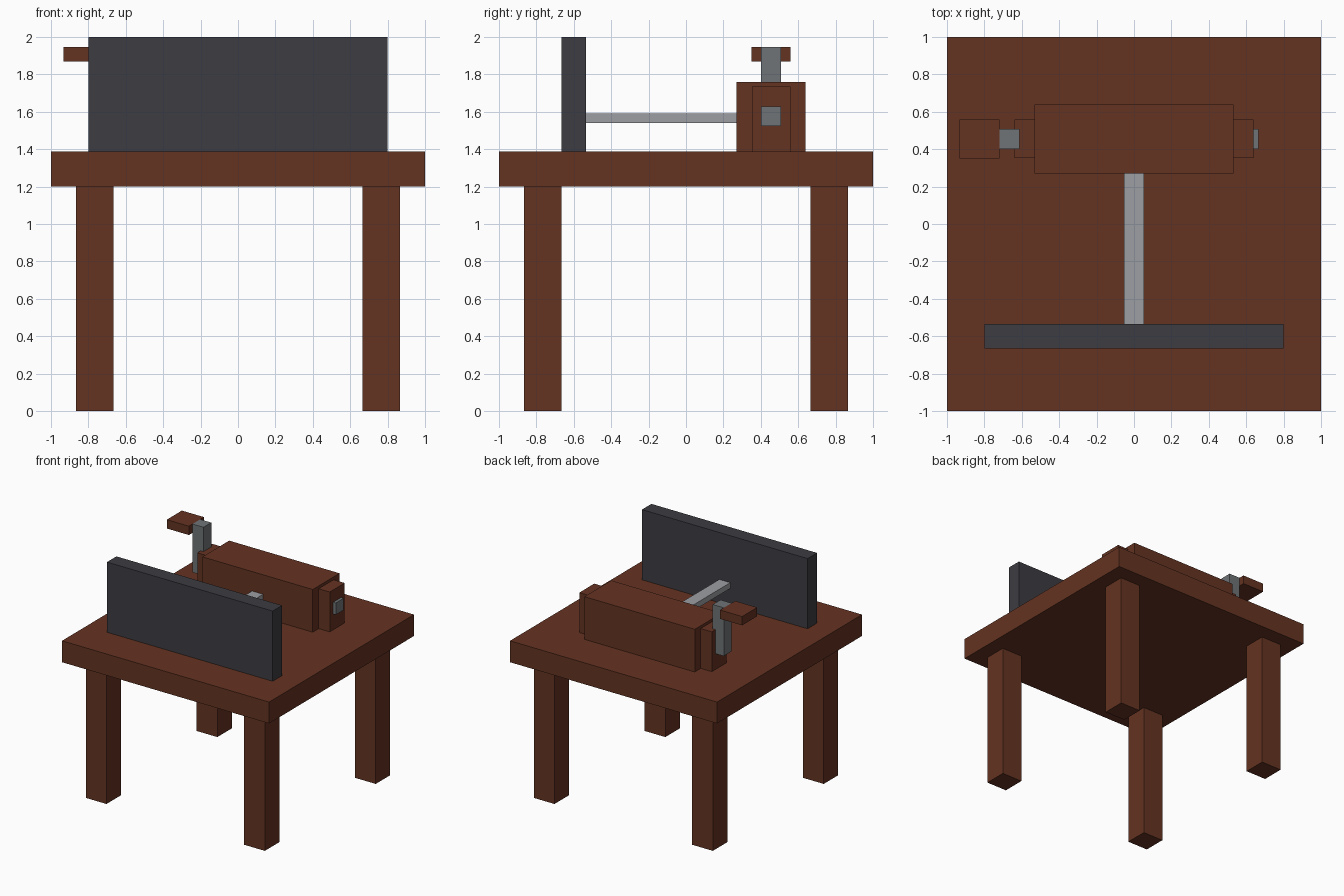
import bpy

cube = bpy.data.objects.get("Cube")
if cube:
    bpy.data.objects.remove(cube, do_unlink=True)


def material(name, rgb):
    mat = bpy.data.materials.new(name)
    mat.use_nodes = True
    color = (*rgb, 1.0)
    mat.diffuse_color = color
    bsdf = next(n for n in mat.node_tree.nodes if n.type == "BSDF_PRINCIPLED")
    bsdf.inputs["Base Color"].default_value = color
    return mat


wood = material("brown wood", (0.13, 0.033, 0.016))
slate = material("dark slate", (0.046, 0.045, 0.054))
steel = material("grey steel", (0.162, 0.174, 0.181))
pale = material("pale metal", (0.337, 0.342, 0.366))


def box(name, mat, x, y, z):
    """Box spanning the given (low, high) range on each axis."""
    spans = (x, y, z)
    bpy.ops.mesh.primitive_cube_add(size=1, location=[(a + b) / 2 for a, b in spans])
    obj = bpy.context.object
    obj.name = name
    obj.scale = [b - a for a, b in spans]
    bpy.ops.object.transform_apply(location=False, rotation=False, scale=True)
    obj.data.materials.append(mat)
    return obj


TABLE_BASE, TABLE_TOP = 1.2, 1.387
SHAFT_Y = (0.4, 0.507)

# Table
box("table_top", wood, (-1, 1), (-1, 1), (TABLE_BASE, TABLE_TOP))
for side, sx in (("left", 1), ("right", -1)):
    for end, sy in (("front", -1), ("back", 1)):
        cx, cy = sx * 0.765, sy * 0.765
        box(f"{end}_{side}_leg", wood, (cx - 0.1, cx + 0.1),
            (cy - 0.1, cy + 0.1), (0, TABLE_BASE))

# Upright panel and the bar joining it to the housing
box("front_panel", slate, (-0.8, 0.8), (-0.665, -0.535), (TABLE_TOP, 2))
box("connecting_bar", pale, (-0.053, 0.053), (-0.535, 0.27), (1.54, 1.59))

# Housing with narrower end blocks
box("housing", wood, (-0.533, 0.533), (0.27, 0.64), (TABLE_TOP, 1.76))
for side, x in (("left", (0.533, 0.64)), ("right", (-0.64, -0.533))):
    box(f"{side}_end_block", wood, x, (0.352, 0.558), (TABLE_TOP, 1.735))

# Shaft, crank arm and handle
box("shaft_end", steel, (0.64, 0.665), SHAFT_Y, (1.525, 1.628))
box("crank_arm", steel, (-0.72, -0.613), SHAFT_Y, (1.525, 1.947))
box("crank_handle", wood, (-0.933, -0.72), (0.35, 0.558), (1.87, 1.947))
